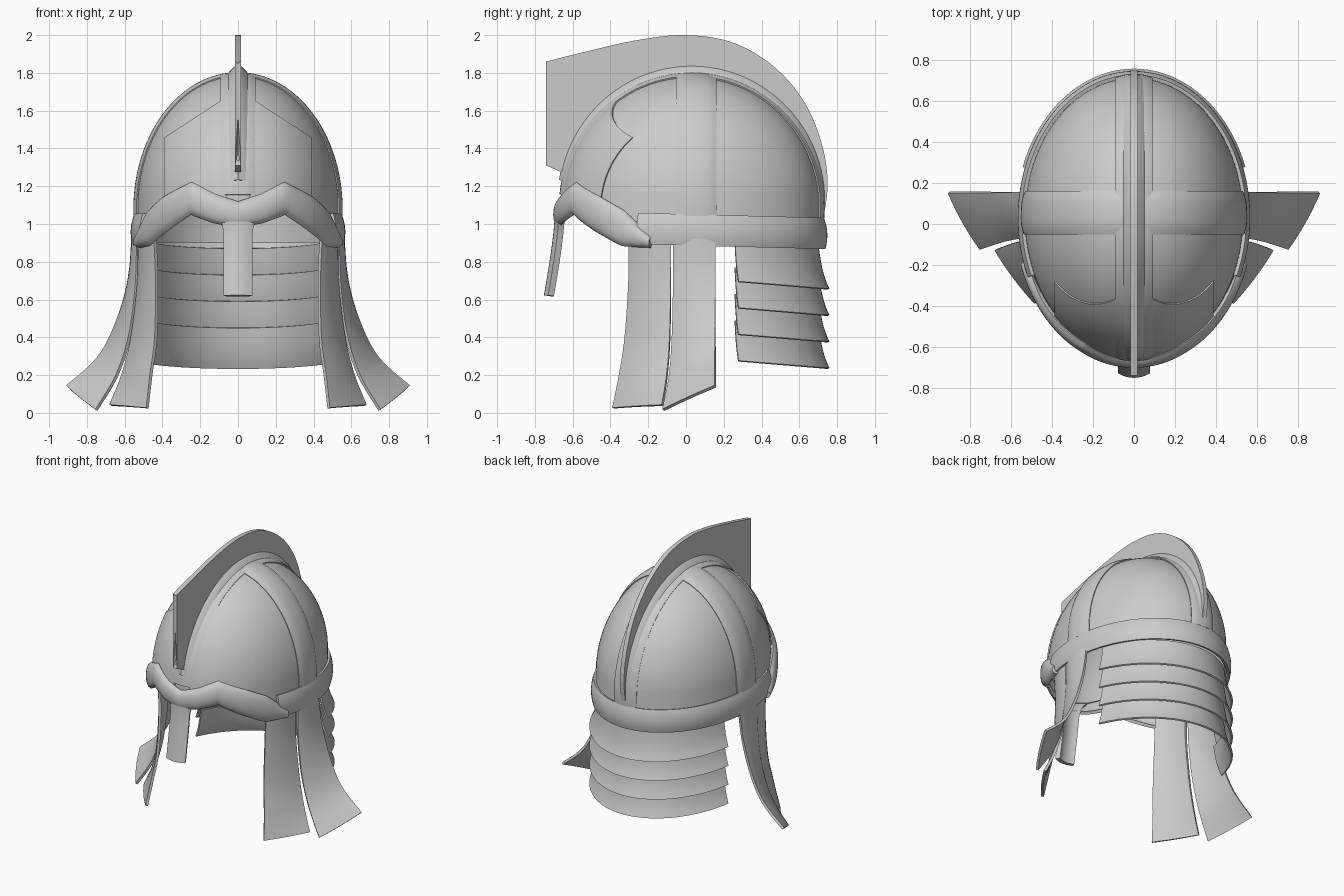
import bpy, bmesh
from math import sin, cos, radians, sqrt, pi
from mathutils import Vector

if "Cube" in bpy.data.objects:
    bpy.data.objects.remove(bpy.data.objects["Cube"])

steel = bpy.data.materials.new("plain_steel_grey")
steel.use_nodes = True
GREY = (0.6, 0.6, 0.6, 1)
steel.diffuse_color = GREY
steel.node_tree.nodes["Principled BSDF"].inputs["Base Color"].default_value = GREY

# Bowl ellipsoid: radii, centre depth, centre height
RX, RY, RZ, CY, CZ = 0.53, 0.68, 0.70, 0.03, 1.08


def finish(name, bm, thick=0, mirror=False, smooth=True):
    """Turn a bmesh into a shaded object, with optional thickness and mirroring."""
    bmesh.ops.remove_doubles(bm, verts=bm.verts, dist=0.0005)
    bmesh.ops.recalc_face_normals(bm, faces=bm.faces)
    mesh = bpy.data.meshes.new(name)
    bm.to_mesh(mesh)
    bm.free()
    ob = bpy.data.objects.new(name, mesh)
    bpy.context.collection.objects.link(ob)
    mesh.materials.append(steel)
    bpy.ops.object.select_all(action="DESELECT")
    ob.select_set(True)
    bpy.context.view_layer.objects.active = ob
    if thick:
        mod = ob.modifiers.new("thickness", "SOLIDIFY")
        mod.thickness, mod.offset = thick, 0
        bpy.ops.object.modifier_apply(modifier=mod.name)
    if mirror:
        mod = ob.modifiers.new("mirror", "MIRROR")
        bpy.ops.object.modifier_apply(modifier=mod.name)
    if smooth:
        bpy.ops.object.shade_smooth_by_angle(angle=radians(35))
    return ob


def sheet(name, fn, nu, nv, thick, mirror=False):
    """Surface from fn(u, v), both running 0..1."""
    bm = bmesh.new()
    rows = [[bm.verts.new(fn(i / nu, j / nv)) for j in range(nv + 1)] for i in range(nu + 1)]
    for a, b in zip(rows, rows[1:]):
        for j in range(nv):
            bm.faces.new((a[j], a[j + 1], b[j + 1], b[j]))
    return finish(name, bm, thick, mirror)


def spline(pts, u):
    """Smooth curve through the points at u in 0..1."""
    n = len(pts) - 1
    i = min(int(u * n), n - 1)
    t = u * n - i
    p = [Vector(pts[max(0, min(n, i + k))]) for k in (-1, 0, 1, 2)]
    return 0.5 * (2 * p[1] + (p[2] - p[0]) * t + (2 * p[0] - 5 * p[1] + 4 * p[2] - p[3]) * t * t
                  + (3 * p[1] - p[0] - 3 * p[2] + p[3]) * t ** 3)


def ring(a, z, d=0):
    """Point on the bowl wall: angle a from the front, height z, offset d."""
    s = sqrt(max(0, 1 - (max(0, z - CZ) / (RZ + d)) ** 2))
    return Vector(((RX + d) * s * sin(a), CY - (RY + d) * s * cos(a), z))


# Brow centre line: height against angle from the front
BROW = [(0, 1.05), (13, 1.08), (27, 1.135), (47, 1.04), (62, 0.96), (72, 0.905), (180, 0.9)]


def brow_height(a):
    deg = abs((a + pi) % (2 * pi) - pi) * 180 / pi
    for (a0, z0), (a1, z1) in zip(BROW, BROW[1:]):
        if deg <= a1:
            return z0 + (z1 - z0) * (deg - a0) / (a1 - a0)
    return 0.9


# Bowl
def bowl(u, v):
    a = u * 2 * pi
    if v == 0:
        return ring(a, brow_height(a))
    phi = radians(6 + 84 * (v * 20 - 1) / 19)
    return ring(a, CZ + RZ * sin(phi))


sheet("bowl", bowl, 80, 20, 0.012)


# Raised bands over the bowl
def over_front(x, t, d):
    s = sqrt(1 - (x / RX) ** 2)
    return Vector((x, CY + (RY + d) * s * cos(t), CZ + (RZ + d) * s * sin(t)))


def front_back_band(u, v):
    w = 2 * v - 1
    return over_front(0.09 * w, radians(-4 + 178 * u), 0.008 + 0.01 * (1 - w ** 4))


def side_band(u, v):
    w, t = 2 * v - 1, radians(-3 + 186 * u)
    d = 0.006 + 0.012 * (1 - w ** 4)
    y = 0.025 + 0.105 * w
    s = sqrt(1 - (y / RY) ** 2)
    return Vector(((RX + d) * s * cos(t), CY + y, CZ + (RZ + d) * s * sin(t)))


def crest_ridge(u, v):
    w, t = 2 * v - 1, radians(-6 + 174 * u)
    rise = 0.012 + 0.045 * max(0, sin(t)) ** 0.7
    return over_front(0.06 * w, t, 0.008 + rise * (1 - abs(w)) ** 0.8)


sheet("front_back_band", front_back_band, 64, 8, 0.012)
sheet("side_band", side_band, 64, 8, 0.012)
sheet("crest_ridge", crest_ridge, 64, 6, 0.006)


# Thin reinforcing plate over the forehead
def forehead(u, v):
    x = 0.06 + 0.32 * u
    z = 1.13 + v * (1.66 - 0.65 * (x - 0.06) - 1.13)
    k = 1 - (x / RX) ** 2 - ((z - CZ) / RZ) ** 2
    p = Vector((x, -RY * sqrt(max(k, 0)), z - CZ))
    p *= 1.014
    return p + Vector((0, CY, CZ))


sheet("forehead_plate", forehead, 16, 16, 0.009, mirror=True)


# Rim band around the sides and back
def rim(u, v):
    a, w = radians(66 + 228 * u), 2 * v - 1
    z = 0.968 + 0.08 * w + 0.018 * cos(a)
    return ring(a, z, 0.01 + 0.014 * (1 - w * w) + 0.008 * (1 - v))


sheet("rim_band", rim, 64, 8, 0.02)


# Brow guard with rounded section
def brow(u, v):
    a, w = radians(-72 + 144 * u), 2 * v - 1
    deg = abs(a) * 180 / pi
    half = 0.06 + 0.03 * min(1, deg / 45)
    if deg > 58:
        half *= 1 - 0.75 * (deg - 58) / 14
    z = max(0.885 + 0.005 * v, brow_height(a) + half * w)
    return ring(a, z, 0.012 + 0.03 * sqrt(max(0, 1 - w * w)))


sheet("brow_guard", brow, 64, 12, 0.022)


# Nose guard
def nose(u, v):
    w = 2 * v - 1
    p = spline([(0, -0.675, 1.08), (0, -0.685, 0.95), (0, -0.705, 0.8), (0, -0.735, 0.62)], u)
    half = 0.07 + 0.06 * max(0, 1 - u / 0.35) ** 2
    return p + Vector((half * w, 0.02 * w * w, 0))


sheet("nose_guard", nose, 20, 8, 0.035)

# Crest plate
bm = bmesh.new()
top = [(0, -0.74, 1.86), (0, -0.5, 1.92), (0, -0.25, 1.975), (0, 0, 2.0), (0, 0.25, 1.96),
       (0, 0.47, 1.83), (0, 0.63, 1.64), (0, 0.72, 1.42), (0, 0.75, 1.22), (0, 0.73, 1.04)]
front = [(0, -0.74, 1.31), (0, -0.69, 1.45), (0, -0.675, 1.6), (0, -0.69, 1.73), (0, -0.74, 1.86)]
outline = [spline(front, i / 16) for i in range(16)]
outline += [spline(top, i / 48) for i in range(49)]
outline += [over_front(0, radians(165 * i / 40), 0.008) for i in range(41)]
bm.faces.new([bm.verts.new(p) for p in outline])
bmesh.ops.triangulate(bm, faces=bm.faces)
finish("crest_plate", bm, 0.032, smooth=False)

# Overlapping neck lames
for i in range(4):
    def lame(u, v, i=i):
        b = radians(-70 + 140 * u)
        z = 0.87 - 0.14 * i - 0.215 * v + 0.06 * (1 - cos(b))
        return ring(pi + b, z, -0.012 + 0.03 * v + 0.026 * v ** 3)
    sheet(f"neck_lame_{i + 1}", lame, 48, 8, 0.012)


# Flared cheek strips, mirrored to both sides
def cheek(name, rear_edge, front_edge):
    def surface(u, v):
        w = 2 * v - 1
        p = spline(rear_edge, u).lerp(spline(front_edge, u), v)
        return p + Vector((0.9, -0.4, 0.2)) * 0.022 * (1 - w * w) * (1 - 0.6 * u)
    sheet(name, surface, 24, 8, 0.018, mirror=True)


cheek("front_cheek_strip",
      [(0.525, -0.08, 0.95), (0.525, -0.08, 0.7), (0.56, -0.085, 0.4), (0.61, -0.1, 0.2), (0.675, -0.125, 0.04)],
      [(0.44, -0.3, 0.95), (0.43, -0.3, 0.7), (0.435, -0.32, 0.4), (0.46, -0.35, 0.2), (0.48, -0.385, 0.025)])
cheek("rear_cheek_strip",
      [(0.54, 0.155, 0.95), (0.57, 0.155, 0.72), (0.64, 0.155, 0.48), (0.74, 0.155, 0.29), (0.905, 0.155, 0.14)],
      [(0.53, -0.065, 0.95), (0.535, -0.065, 0.7), (0.57, -0.07, 0.42), (0.64, -0.085, 0.2), (0.75, -0.12, 0.015)])
